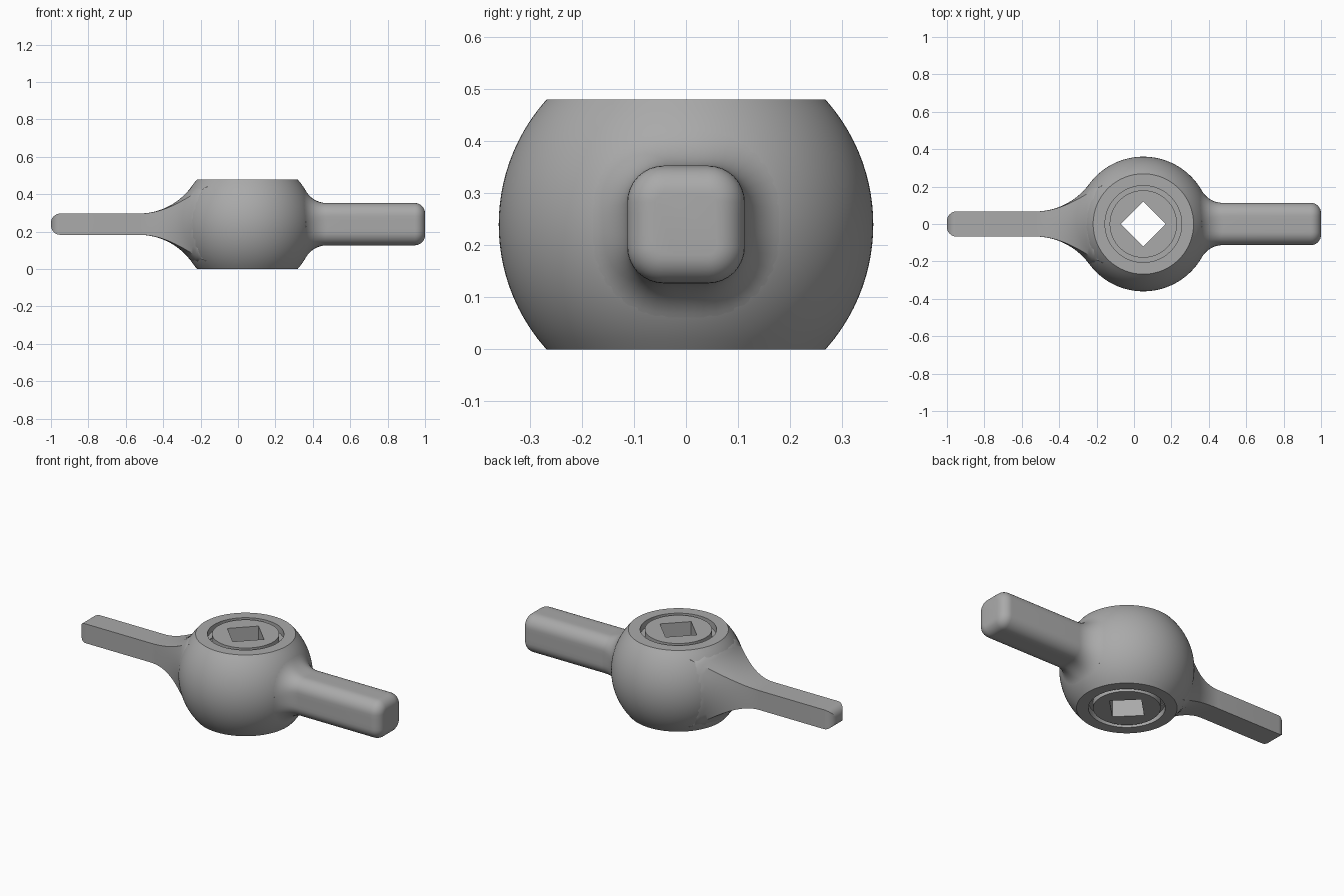
import bpy, bmesh
from math import sin, cos, pi, sqrt, radians
from mathutils import Vector

cube = bpy.data.objects.get("Cube")
if cube:
    bpy.data.objects.remove(cube, do_unlink=True)

R, HALF = 0.36, 0.24            # hub sphere radius, half height
CENTRE = Vector((0.05, 0, HALF))

grey = bpy.data.materials.new("grey_metal")
grey.use_nodes = True
colour = (0.4, 0.4, 0.4, 1)
grey.diffuse_color = colour
grey.node_tree.nodes["Principled BSDF"].inputs["Base Color"].default_value = colour


def loft(name, rings, close_rows=False):
    """Skin rings of points; either cap the ends or join last ring to first."""
    bm = bmesh.new()
    rows = [[bm.verts.new(p) for p in ring] for ring in rings]
    pairs = list(zip(rows, rows[1:]))
    if close_rows:
        pairs.append((rows[-1], rows[0]))
    else:
        bm.faces.new(rows[0])
        bm.faces.new(rows[-1])
    n = len(rows[0])
    for a, b in pairs:
        for i in range(n):
            j = (i + 1) % n
            bm.faces.new((a[i], a[j], b[j], b[i]))
    bmesh.ops.recalc_face_normals(bm, faces=bm.faces)
    mesh = bpy.data.meshes.new(name)
    bm.to_mesh(mesh)
    bm.free()
    obj = bpy.data.objects.new(name, mesh)
    obj.location = CENTRE
    bpy.context.collection.objects.link(obj)
    mesh.materials.append(grey)
    bpy.ops.object.select_all(action="DESELECT")
    obj.select_set(True)
    bpy.context.view_layer.objects.active = obj
    bpy.ops.object.shade_smooth_by_angle(angle=radians(30))
    return obj


# Hub: truncated ball with a ring groove on both ends and a square bore
SEGS, BORE, GROOVE = 128, 0.12, 0.04
rim = sqrt(R * R - HALF * HALF)
lower = [(0.18, -HALF), (0.18, GROOVE - HALF), (0.205, GROOVE - HALF),
         (0.205, -HALF), (rim, -HALF)]
ball = []
for i in range(1, 24):
    z = HALF * (i / 12 - 1)
    ball.append((sqrt(R * R - z * z), z))
profile = lower + ball + [(r, -z) for r, z in reversed(lower)]
angles = [2 * pi * i / SEGS for i in range(SEGS)]


def square_ring(z):
    return [Vector((cos(a), sin(a), 0)) * BORE / (abs(cos(a)) + abs(sin(a)))
            + Vector((0, 0, z)) for a in angles]


rings = [[(r * cos(a), r * sin(a), z) for a in angles] for r, z in profile]
loft("hub", [square_ring(-HALF)] + rings + [square_ring(HALF)], close_rows=True)

# Thick arm: rounded square bar, blended into the ball with a rolling fillet
FILLET, SIDE, CORNER, END, ROUND = 0.13, 0.113, 0.07, 0.95, 0.055
section = []                    # (point, outward normal) around the bar
for q in range(4):
    for k in range(9):
        a = q * pi / 2 + k * pi / 16
        n = Vector((0, cos(a), sin(a)))
        mid = (q + 0.5) * pi / 2
        core = Vector((0, cos(mid), sin(mid))) * sqrt(2) * (SIDE - CORNER)
        section.append((core + n * CORNER, n))
    a = (q + 1) * pi / 2        # extra points along the flat side
    n, t = Vector((0, cos(a), sin(a))), Vector((0, -sin(a), cos(a)))
    for s in (-0.5, 0, 0.5):
        section.append((n * SIDE + t * s * (SIDE - CORNER), n))

STEPS = 14
rings = [[] for _ in range(STEPS + 2)]
for p, n in section:
    off = p + n * FILLET
    ball_c = Vector((sqrt((R + FILLET) ** 2 - off.length_squared), off.y, off.z))
    d0, d1 = -ball_c.normalized(), -n
    rings[0].append((ball_c + d0 * FILLET) * 0.85)
    for i in range(STEPS + 1):
        rings[i + 1].append(ball_c + d0.slerp(d1, i / STEPS) * FILLET)
for i in range(9):
    a = i * pi / 16
    x, inset = END - ROUND + ROUND * sin(a), ROUND * (1 - cos(a))
    rings.append([p - n * inset + Vector((x, 0, 0)) for p, n in section])
loft("thick_arm", rings)

# Thin arm: sharp rectangular bar whose four faces each flare into the ball
HY, HZ, FLAT, TIP, TIP_ROUND = 0.067, 0.057, 0.58, 1.05, 0.05


def flare(h):
    """Half thickness of the arm at a given distance from the hub axis."""
    r = (FLAT ** 2 + h * h - R * R) / (2 * (R - h))
    touch = FLAT * R / (R + r)

    def thickness(d):
        d = min(max(d, touch), FLAT)
        return h + r - sqrt(r * r - (FLAT - d) ** 2)
    return thickness


fy, fz = flare(HY), flare(HZ)


def flared_ring(x):
    y, z = HY, HZ
    for _ in range(60):
        y, z = fy(sqrt(x * x + z * z)), fz(sqrt(x * x + y * y))
    steps = [i / 4 - 1 for i in range(8)]
    top = [(-x, -s * y, fz(sqrt(x * x + (s * y) ** 2))) for s in steps]
    side = [(-x, -fy(sqrt(x * x + (s * z) ** 2)), -s * z) for s in steps]
    return (top + side + [(-x, -b, -c) for _, b, c in top]
            + [(-x, -b, -c) for _, b, c in side])


rings = [flared_ring(0.16 + (FLAT - 0.16) * i / 32) for i in range(33)]
for i in range(9):
    a = i * pi / 16
    x, inset = TIP - TIP_ROUND + TIP_ROUND * sin(a), TIP_ROUND * (1 - cos(a))
    ky, kz = 1 - inset / HY, 1 - inset / HZ
    rings.append([(-x, b * ky, c * kz) for _, b, c in rings[32]])
loft("thin_arm", rings)
